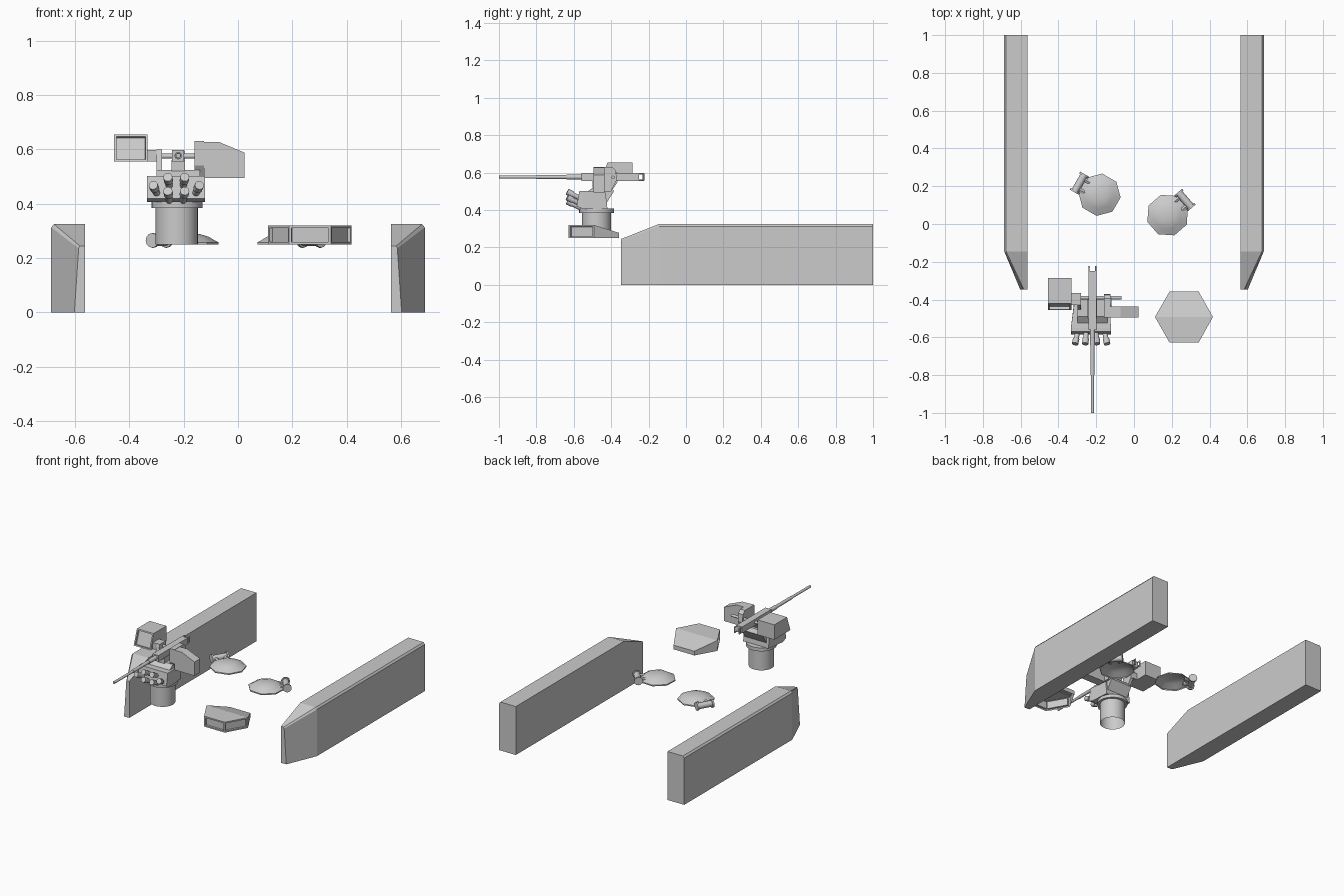
import bpy, bmesh, math
from mathutils import Vector, Matrix

if "Cube" in bpy.data.objects:
    bpy.data.objects.remove(bpy.data.objects["Cube"])


def finish(name, bm, smooth=False):
    bmesh.ops.recalc_face_normals(bm, faces=bm.faces)
    me = bpy.data.meshes.new(name)
    bm.to_mesh(me)
    bm.free()
    ob = bpy.data.objects.new(name, me)
    bpy.context.collection.objects.link(ob)
    if smooth:
        bpy.ops.object.select_all(action='DESELECT')
        ob.select_set(True)
        bpy.context.view_layer.objects.active = ob
        bpy.ops.object.shade_smooth_by_angle(angle=math.radians(35))
    return ob


def loft(name, rings, caps=(True, True), smooth=False):
    bm = bmesh.new()
    rows = [[bm.verts.new(p) for p in r] for r in rings]
    n = len(rows[0])
    for a, b in zip(rows, rows[1:]):
        for i in range(n):
            j = (i + 1) % n
            bm.faces.new((a[i], a[j], b[j], b[i]))
    if caps[0]:
        bm.faces.new(rows[0][::-1])
    if caps[1]:
        bm.faces.new(rows[-1])
    return finish(name, bm, smooth)


def prism_x(name, prof, x0, x1):
    return loft(name, [[(x, y, z) for y, z in prof] for x in (x0, x1)])


def prism_y(name, prof, y0, y1):
    return loft(name, [[(x, y, z) for x, z in prof] for y in (y0, y1)])


def box(name, x0, x1, y0, y1, z0, z1):
    return prism_x(name, [(y0, z0), (y1, z0), (y1, z1), (y0, z1)], x0, x1)


def rod(name, a, b, r, r2=None, n=12, caps=True):
    a, b = Vector(a), Vector(b)
    bm = bmesh.new()
    d = b - a
    m = Matrix.Translation((a + b) / 2) @ d.to_track_quat('Z', 'Y').to_matrix().to_4x4()
    bmesh.ops.create_cone(bm, cap_ends=caps, segments=n, radius1=r,
                          radius2=r if r2 is None else r2, depth=d.length, matrix=m)
    return finish(name, bm, True)


def recess(bm, faces, border, depth):
    bmesh.ops.recalc_face_normals(bm, faces=bm.faces)
    bmesh.ops.inset_individual(bm, faces=faces, thickness=border, depth=0)
    bmesh.ops.inset_individual(bm, faces=faces, thickness=0.001, depth=-depth)


# side skirts with tapered noses
for s, side in ((-1, "left"), (1, "right")):
    rear = [(.563, 0), (.687, 0), (.687, .313), (.677, .325), (.563, .325)]
    nose = [(.563, 0), (.602, 0), (.586, .236), (.582, .245), (.563, .245)]
    loft(side + "_skirt", [[(s * x, y, z) for x, z in sec]
                           for y, sec in ((-.348, nose), (-.145, rear), (1, rear))])

# hexagonal hatch hood with recessed vision windows
bm = bmesh.new()
hexa = [(.111, -.492), (.188, -.628), (.342, -.628), (.418, -.492), (.342, -.357), (.188, -.357)]
lo = [bm.verts.new((x, y, .25)) for x, y in hexa]
hi = [bm.verts.new((x, y, .278 if y > -.4 else .32)) for x, y in hexa]
sides = [bm.faces.new((lo[i], lo[(i + 1) % 6], hi[(i + 1) % 6], hi[i])) for i in range(6)]
bm.faces.new(hi[0:4])
bm.faces.new((hi[3], hi[4], hi[5], hi[0]))
recess(bm, sides[0:3], .013, .012)
finish("hatch_hood", bm)

# two domed hatches with spool hinges
for k, (cx, cy, deg) in enumerate(((-.183, .155, 150), (.178, .047, 41)), 1):
    c, ang = Vector((cx, cy, 0)), math.radians(deg)
    out = Vector((math.cos(ang), math.sin(ang), 0))
    side = Vector((-out.y, out.x, 0))
    rings = []
    for r, z in ((.113, .25), (.113, .258), (.10, .264), (.075, .279), (.045, .288), (.015, .291)):
        rings.append([c + r * (math.cos(t) * out + math.sin(t) * side) + Vector((0, 0, z))
                      for t in [math.pi / 8 + i * math.pi / 4 for i in range(8)]])
    loft(f"hatch_{k}_lid", rings, (False, True), True)
    h = c + out * .122 + Vector((0, 0, .265))
    rod(f"hatch_{k}_hinge", h - side * .05, h + side * .05, .02)
    for s in (-1, 1):
        rod(f"hatch_{k}_flange_{s}", h + side * s * .044, h + side * s * .055, .027)
        p = h + side * s * .03
        rod(f"hatch_{k}_arm_{s}", p, p - out * .05, .012, n=6)

# turret pedestal and ring
TX, TY = -.225, -.478
rod("pedestal", (TX, TY, .25), (TX, TY, .39), .078, n=24, caps=False)
rod("turret_ring", (TX, TY, .385), (TX, TY, .408), .094, n=24)

# turret body with sloped front plate, narrowing to the rear
loft("turret_body", [
    [(-.334, -.585, .42), (-.122, -.585, .42), (-.122, -.57, .502), (-.334, -.57, .502)],
    [(-.334, -.55, .406), (-.122, -.55, .406), (-.122, -.55, .502), (-.334, -.55, .502)],
    [(-.318, -.42, .406), (-.13, -.42, .406), (-.13, -.43, .495), (-.318, -.43, .495)]])
prism_x("upper_deck", [(-.54, .49), (-.49, .525), (-.40, .525), (-.385, .50), (-.43, .43)], -.30, -.14)

# six launcher tubes fanned to the front
for dx, z in ((.031, .498), (.085, .468), (.031, .447)):
    for s in (-1, 1):
        tip = Vector((TX - .002 + s * dx, -.635, z))
        base = Vector((TX - .002 + s * dx * .82, -.565, z - .035))
        mid = tip.lerp(base, .4)
        rod("launcher_tube", base, tip, .013)
        rod("launcher_muzzle", mid, tip, .017)

# trunnion and cradle arms
rod("trunnion", (-.32, -.39, .575), (-.065, -.39, .575), .009)
rod("trunnion_disc", (-.16, -.415, .572), (-.12, -.415, .572), .025, n=16)
prism_x("right_arm", [(-.47, .50), (-.40, .50), (-.37, .56), (-.375, .61), (-.395, .63), (-.495, .63),
                      (-.495, .54)], -.16, -.125)
prism_x("left_arm", [(-.46, .50), (-.40, .50), (-.365, .55), (-.365, .60), (-.43, .60)], -.30, -.28)
box("sight_bracket", -.335, -.28, -.43, -.365, .555, .598)

# ammunition box
prism_y("ammo_box", [(-.125, .495), (.024, .495), (.024, .588), (-.072, .628), (-.125, .628)], -.495, -.436)

# sight housing with recessed window
bm = bmesh.new()
prof = [(-.455, .555), (-.42, .655), (-.285, .655), (-.285, .555)]
a, b = ([bm.verts.new((x, y, z)) for y, z in prof] for x in (-.456, -.332))
bm.faces.new(a)
bm.faces.new(b)
quads = [bm.faces.new((a[i], a[(i + 1) % 4], b[(i + 1) % 4], b[i])) for i in range(4)]
recess(bm, quads[0:1], .012, .015)
finish("sight_housing", bm)

# gun: receiver, jacket, barrel and rear grips
GX, GZ = -.22, .577
box("receiver", GX - .022, GX + .022, -.56, -.25, GZ - .022, GZ + .02)
prism_x("gun_cradle", [(-.50, .52), (-.42, .52), (-.40, .56), (-.50, .56)], GX - .025, GX + .025)
rod("barrel_jacket", (GX, -.64, GZ), (GX, -.55, GZ), .014)
rod("barrel_sleeve", (GX, -.80, GZ), (GX, -.63, GZ), .011)
rod("barrel", (GX, -1, GZ), (GX, -.79, GZ), .0085)
for s in (-1, 1):
    x = GX + s * .018
    for z in (GZ - .018, GZ + .016):
        rod("grip_bar", (x, -.255, z), (x, -.224, z), .004, n=6)
    rod("grip_handle", (x, -.227, GZ - .02), (x, -.227, GZ + .018), .005, n=8)
